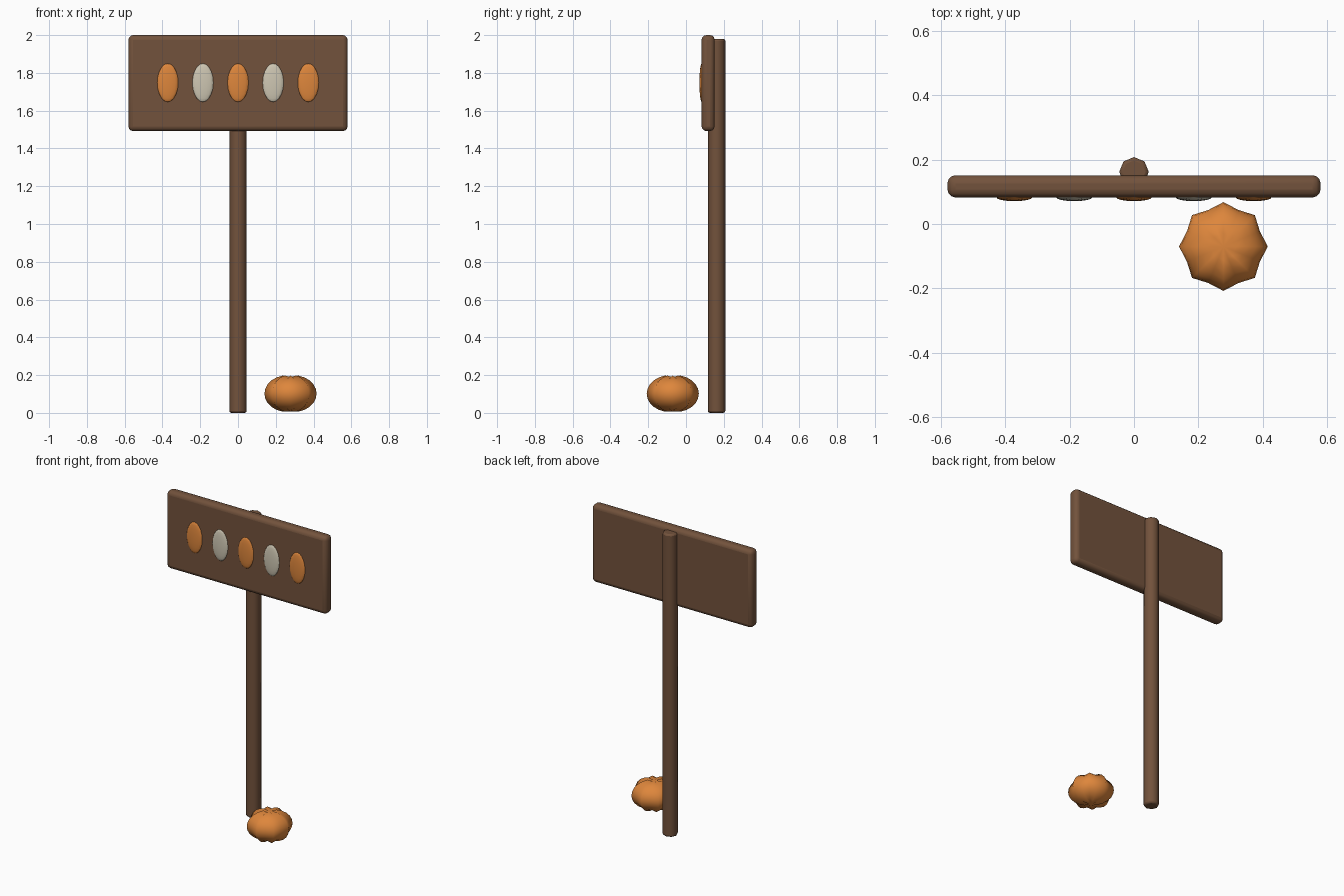
import bpy, bmesh, math

if "Cube" in bpy.data.objects:
    bpy.data.objects.remove(bpy.data.objects["Cube"])


def material(name, rgb):
    m = bpy.data.materials.new(name)
    m.diffuse_color = (*rgb, 1)
    m.use_nodes = True
    m.node_tree.nodes["Principled BSDF"].inputs["Base Color"].default_value = m.diffuse_color
    return m


BROWN = material("brown_wood", (0.17, 0.085, 0.045))
ORANGE = material("orange", (0.73, 0.24, 0.045))
CREAM = material("cream", (0.62, 0.57, 0.45))


def finish(ob, name, mat, angle=40):
    ob.name = name
    ob.data.materials.append(mat)
    bpy.ops.object.select_all(action='DESELECT')
    ob.select_set(True)
    bpy.context.view_layer.objects.active = ob
    bpy.ops.object.shade_smooth_by_angle(angle=math.radians(angle))
    return ob


def bevel(ob, width, segments):
    m = ob.modifiers.new("rounded_edges", 'BEVEL')
    m.width = width
    m.segments = segments
    m.limit_method = 'ANGLE'
    m.angle_limit = math.radians(60)


# Post: eight-sided pole behind the board
bpy.ops.mesh.primitive_cylinder_add(vertices=8, radius=0.046, depth=1.98,
                                    location=(0, 0.162, 0.99))
post = finish(bpy.context.object, "post", BROWN, 50)
bevel(post, 0.01, 2)

# Sign board with rounded edges
bpy.ops.mesh.primitive_cube_add(size=1, location=(0, 0.117, 1.746))
board = bpy.context.object
board.scale = (1.16, 0.069, 0.508)
bpy.ops.object.transform_apply(location=False, rotation=False, scale=True)
finish(board, "sign_board", BROWN)
bevel(board, 0.025, 3)

# Row of flattened oval ornaments, alternating colours
for i in range(5):
    bpy.ops.mesh.primitive_uv_sphere_add(segments=16, ring_count=10, radius=1,
                                         location=((i - 2) * 0.186, 0.083, 1.748))
    oval = bpy.context.object
    oval.scale = (0.056, 0.012, 0.102)
    bpy.ops.object.transform_apply(location=False, rotation=False, scale=True)
    finish(oval, f"oval_ornament_{i + 1}", CREAM if i % 2 else ORANGE, 80)

# Pumpkin: ribbed squashed ball, eight ridges with grooves between
RINGS, SEGS = 12, 16
bm = bmesh.new()
rings = []
for r in range(1, RINGS):
    a = math.pi * r / RINGS
    ring = []
    for s in range(SEGS):
        t = math.tau * s / SEGS
        k = 0.89 if s % 2 else 1.0
        rad = 0.138 * math.sin(a) ** 0.9 * k
        ring.append(bm.verts.new((rad * math.cos(t), rad * math.sin(t),
                                  0.099 * math.cos(a) * k)))
    rings.append(ring)
top = bm.verts.new((0, 0, 0.087))
bottom = bm.verts.new((0, 0, -0.093))
for s in range(SEGS):
    n = (s + 1) % SEGS
    bm.faces.new((top, rings[0][s], rings[0][n]))
    bm.faces.new((bottom, rings[-1][n], rings[-1][s]))
    for a, b in zip(rings, rings[1:]):
        bm.faces.new((a[s], b[s], b[n], a[n]))
mesh = bpy.data.meshes.new("pumpkin")
bm.to_mesh(mesh)
bm.free()
pumpkin = bpy.data.objects.new("pumpkin", mesh)
bpy.context.collection.objects.link(pumpkin)
pumpkin.location = (0.278, -0.07, 0.102)
finish(pumpkin, "pumpkin", ORANGE, 80)
